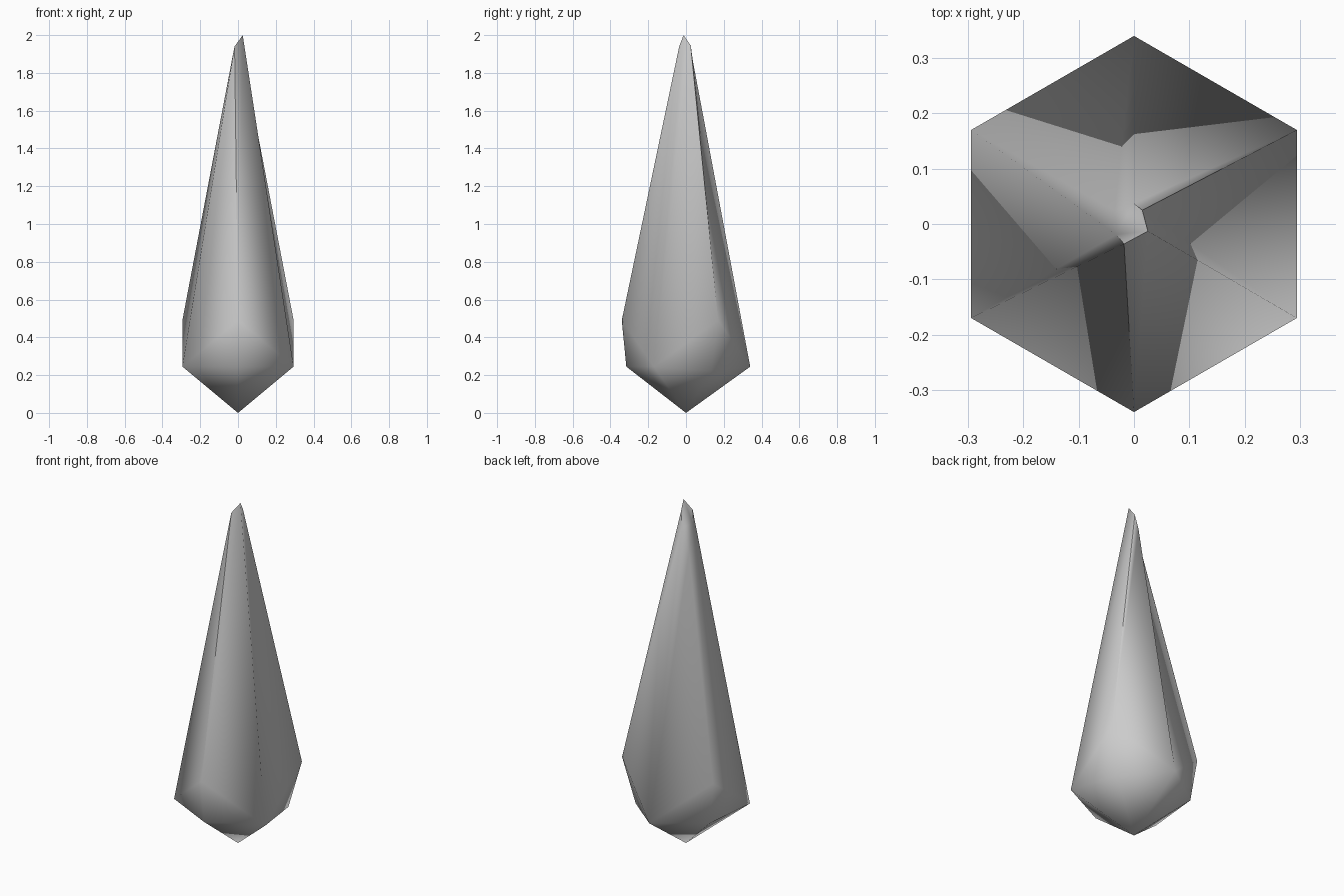
import bpy, bmesh, math

if "Cube" in bpy.data.objects:
    bpy.data.objects.remove(bpy.data.objects["Cube"])

# Crystal shard: zigzag six-sided girdle, long taper to a slanted tip, pointed base
me = bpy.data.meshes.new("crystal_shard")
ob = bpy.data.objects.new("crystal_shard", me)
bpy.context.collection.objects.link(ob)
bm = bmesh.new()


def polar(r, deg, z):
    a = math.radians(deg)
    return bm.verts.new((r * math.cos(a), r * math.sin(a), z))


# Girdle corners, alternating high and low, starting at the front (-90 degrees)
angles = [-90 + 60 * i for i in range(6)]
ring = [polar(0.34, a, 0.49 if i % 2 == 0 else 0.245) for i, a in enumerate(angles)]

# Slanted tip corners, in the same order
tip = [bm.verts.new(c) for c in [
    (-0.018, -0.036, 1.94), (0.025, -0.013, 2.0), (0.015, 0.025, 1.945),
    (0.0, 0.037, 1.86), (-0.035, 0.024, 1.72), (-0.032, -0.019, 1.87)]]

# Base point and the bulge under each high corner
base = bm.verts.new((0, 0, 0))
bulge = {0: polar(0.316, -90, 0.245), 2: polar(0.268, 30, 0.222), 4: polar(0.303, 150, 0.245)}

# Long side facets
for i in range(6):
    j = (i + 1) % 6
    bm.faces.new((ring[i], ring[j], tip[j], tip[i]))
bm.faces.new(tip)

# Lower facets
for i, p in bulge.items():
    left, right = ring[i - 1], ring[(i + 1) % 6]
    loop = [ring[i], left, base, right]
    for k in range(4):
        bm.faces.new((p, loop[k], loop[(k + 1) % 4]))

bmesh.ops.recalc_face_normals(bm, faces=bm.faces)
bm.to_mesh(me)
bm.free()

# Soft shading with only the hardest edges kept
bpy.context.view_layer.objects.active = ob
ob.select_set(True)
bpy.ops.object.shade_smooth_by_angle(angle=math.radians(60))
